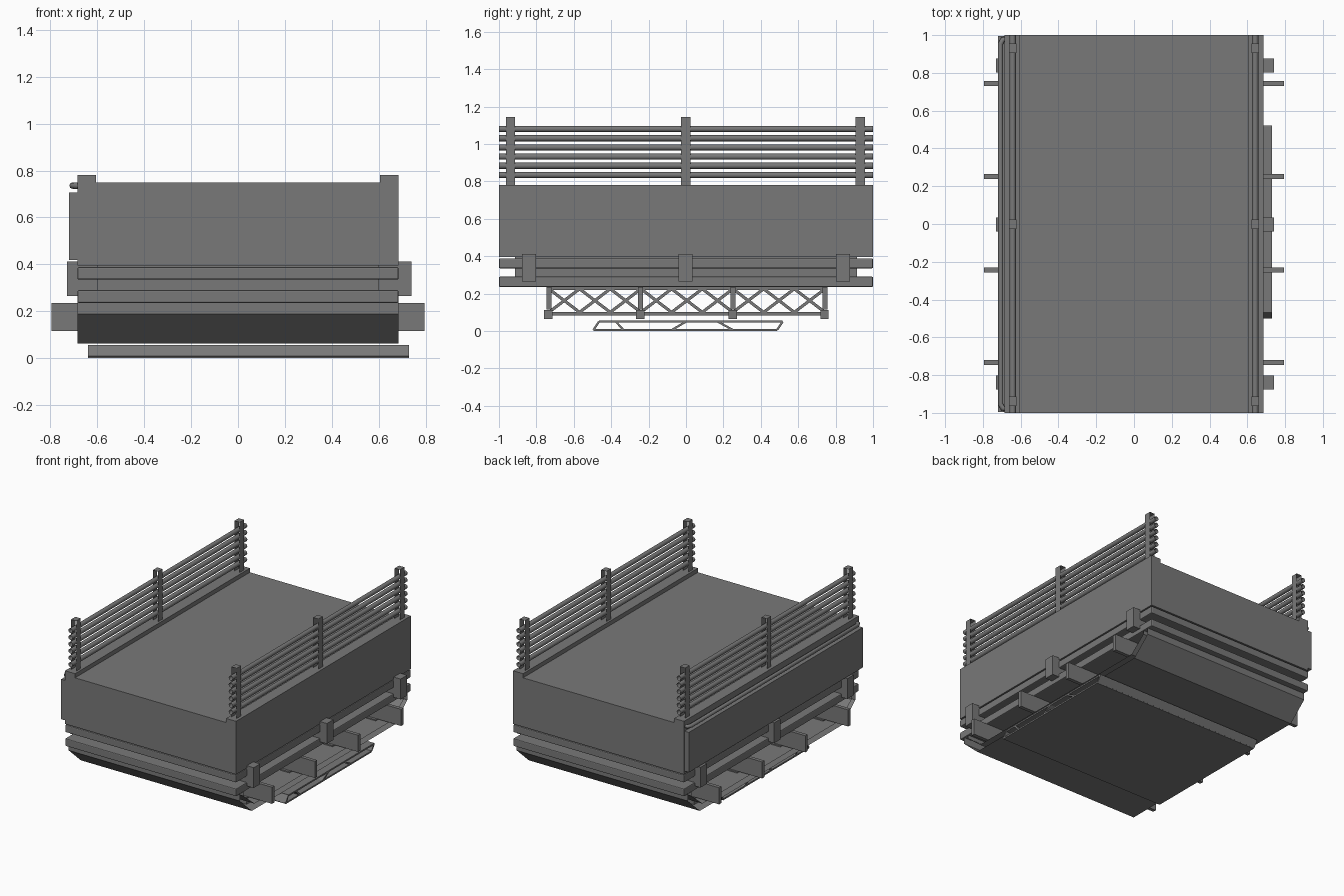
import bpy, bmesh, math
from mathutils import Vector

cube = bpy.data.objects.get("Cube")
if cube:
    bpy.data.objects.remove(cube, do_unlink=True)

grey = bpy.data.materials.new("concrete grey")
grey.use_nodes = True
color = (0.19, 0.19, 0.19, 1)
grey.diffuse_color = color
grey.node_tree.nodes["Principled BSDF"].inputs["Base Color"].default_value = color


def finish(name, bm, bevel=0):
    bmesh.ops.recalc_face_normals(bm, faces=bm.faces)
    mesh = bpy.data.meshes.new(name)
    bm.to_mesh(mesh)
    bm.free()
    mesh.materials.append(grey)
    ob = bpy.data.objects.new(name, mesh)
    bpy.context.collection.objects.link(ob)
    if bevel:
        mod = ob.modifiers.new("soft edges", "BEVEL")
        mod.width = bevel
        mod.segments = 2
    return ob


def extrude_x(bm, points, x0, x1, closed=False, caps=False):
    """Extrude a y-z outline along x."""
    rows = [[bm.verts.new((x, y, z)) for y, z in points] for x in (x0, x1)]
    n = len(points)
    for i in range(n if closed else n - 1):
        j = (i + 1) % n
        bm.faces.new((rows[0][i], rows[0][j], rows[1][j], rows[1][i]))
    if caps:
        for row in rows:
            bm.faces.new(row)


def add_box(bm, x0, x1, y0, y1, z0, z1):
    extrude_x(bm, [(y0, z0), (y1, z0), (y1, z1), (y0, z1)], x0, x1, True, True)


def box(name, x0, x1, y0, y1, z0, z1, bevel=0):
    bm = bmesh.new()
    add_box(bm, x0, x1, y0, y1, z0, z1)
    return finish(name, bm, bevel)


def add_bar(bm, p, q, width, x0, x1):
    """Straight strip between two y-z points."""
    p, q = Vector(p), Vector(q)
    d = (q - p).normalized() * width / 2
    n = Vector((-d.y, d.x))
    extrude_x(bm, [p + n, q + n, q - n, p - n], x0, x1, True, True)


W = 0.685  # half width of the deck

# Deck block with raised kerbs: profile in x-z run along y
bm = bmesh.new()
outline = [(-W, 0.395), (W, 0.395), (W, 0.78), (0.605, 0.78),
           (0.605, 0.75), (-0.605, 0.75), (-0.605, 0.78), (-W, 0.78)]
bottom = bm.faces.new([bm.verts.new((x, -1, z)) for x, z in outline])
extruded = bmesh.ops.extrude_face_region(bm, geom=[bottom])["geom"]
bmesh.ops.translate(bm, vec=(0, 2, 0),
                    verts=[v for v in extruded if isinstance(v, bmesh.types.BMVert)])
finish("deck_block", bm)

# Stacked beams with a recessed core between them
box("core", -0.6, 0.6, -0.915, 0.915, 0.235, 0.4)
box("upper_beam", -W, W, -1, 1, 0.335, 0.388, 0.006)
box("lower_beam", -W, W, -1, 1, 0.235, 0.29, 0.006)

# Side brackets
for label, x0, x1 in (("right", -0.73, -0.58), ("left", 0.58, 0.74)):
    for i, y in enumerate((-0.84, -0.003, 0.84)):
        box(f"{label}_bracket_{i + 1}", x0, x1, y - 0.037, y + 0.037, 0.265, 0.412)

# Service panel and pipe on the right side
box("side_panel", -0.72, -W, -0.995, 0.995, 0.418, 0.707)
curve = bpy.data.curves.new("side_pipe", "CURVE")
curve.dimensions = "3D"
curve.bevel_depth = 0.014
curve.bevel_resolution = 2
path = [(-0.67, -0.98), (-0.695, -0.975), (-0.706, -0.955),
        (-0.706, 0.955), (-0.695, 0.975), (-0.67, 0.98)]
spline = curve.splines.new("POLY")
spline.points.add(len(path) - 1)
for point, (x, y) in zip(spline.points, path):
    point.co = (x, y, 0.736, 1)
curve.materials.append(grey)
bpy.context.collection.objects.link(bpy.data.objects.new("side_pipe", curve))

# Railings: posts open along the rails, and hollow rails
for label, side in (("right", -1), ("left", 1)):
    cx = side * 0.642
    for i, y in enumerate((-0.938, -0.002, 0.931)):
        bm = bmesh.new()
        section = [(cx - 0.021, 0.775), (cx - 0.021, 1.143),
                   (cx + 0.021, 1.143), (cx + 0.021, 0.775)]
        rows = [[bm.verts.new((x, y + s, z)) for x, z in section]
                for s in (-0.025, 0.025)]
        for k in range(3):
            bm.faces.new((rows[0][k], rows[0][k + 1], rows[1][k + 1], rows[1][k]))
        finish(f"{label}_post_{i + 1}", bm)
    for i in range(6):
        bm = bmesh.new()
        z = 0.834 + i * 0.0492
        rows = [[bm.verts.new((cx + 0.0165 * math.cos(a * math.tau / 12), y,
                               z + 0.0165 * math.sin(a * math.tau / 12)))
                 for a in range(12)] for y in (-1, 1)]
        for k in range(12):
            j = (k + 1) % 12
            bm.faces.new((rows[0][k], rows[0][j], rows[1][j], rows[1][k])).smooth = True
        finish(f"{label}_rail_{i + 1}", bm)

# Hollow pan below the beams: outer and inner skins
for name, pts in (
        ("pan_outer_skin", [(0.958, 0.24), (0.958, 0.187), (0.82, 0.063)]),
        ("pan_inner_skin", [(0.915, 0.24), (0.915, 0.207), (0.79, 0.104)])):
    bm = bmesh.new()
    extrude_x(bm, [(-y, z) for y, z in pts] + pts[::-1], -W, W)
    finish(name, bm)

# Cross plates poking out at both sides, with feet inside the pan
for i, y in enumerate((-0.733, -0.243, 0.252, 0.743)):
    box(f"cross_plate_{i + 1}", -0.795, 0.795, y - 0.013, y + 0.013, 0.115, 0.235)
    box(f"pan_foot_{i + 1}", -0.6, 0.6, y - 0.025, y + 0.02, 0.064, 0.112)

# Lattice trusses inside the pan
for label, side in (("right", -1), ("left", 1)):
    bm = bmesh.new()
    x0, x1 = side * 0.42 - 0.012, side * 0.42 + 0.012
    for z in (0.093, 0.228):
        add_box(bm, x0, x1, -0.74, 0.74, z - 0.009, z + 0.009)
    step = 1.476 / 9
    for k in range(9):
        a, b = -0.733 + k * step, -0.733 + (k + 1) * step
        add_bar(bm, (a, 0.1), (b, 0.225), 0.016, x0, x1)
        add_bar(bm, (a, 0.225), (b, 0.1), 0.016, x0, x1)
    finish(f"{label}_truss", bm)

# Slanted hollow tray at the bottom with inner slats
bm = bmesh.new()
corners = [(-0.495, 0.006), (0.487, 0.006), (0.517, 0.05), (-0.465, 0.05)]
slats = [((-0.375, 0.05), (-0.335, 0.006)), ((-0.075, 0.006), (0.0, 0.05)),
         ((0.17, 0.05), (0.25, 0.006))]
for p, q in list(zip(corners, corners[1:] + corners[:1])) + slats:
    add_bar(bm, p, q, 0.011, -0.64, 0.73)
finish("bottom_tray", bm)
